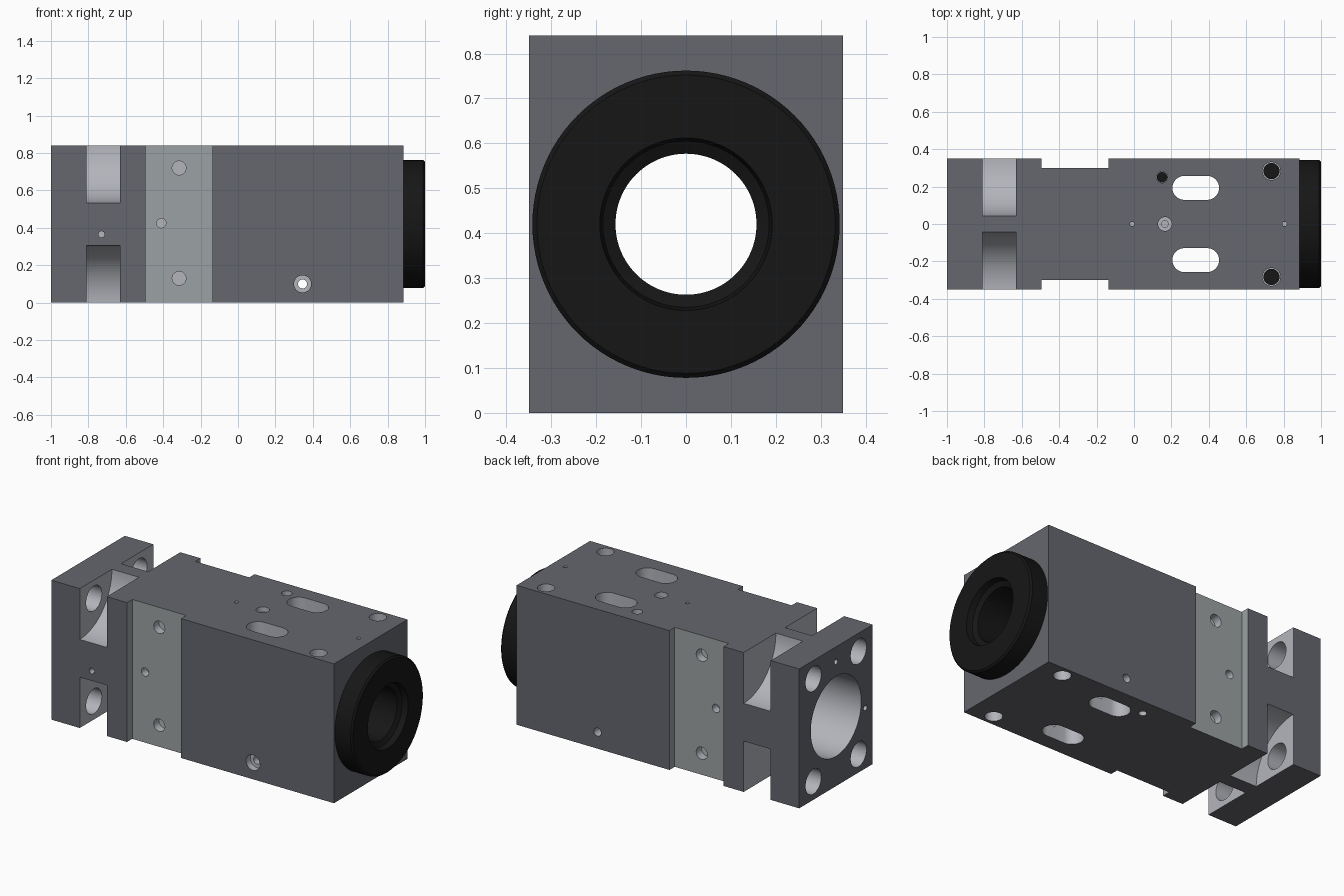
import bpy, bmesh
from math import cos, sin, pi

if "Cube" in bpy.data.objects:
    bpy.data.objects.remove(bpy.data.objects["Cube"])

ZC = 0.42  # height of the bore axis


def material(name, rgb):
    m = bpy.data.materials.new(name)
    m.diffuse_color = (*rgb, 1)
    m.use_nodes = True
    m.node_tree.nodes["Principled BSDF"].inputs["Base Color"].default_value = m.diffuse_color
    return m


DARK = material("painted_grey", (0.13, 0.135, 0.155))
LIGHT = material("machined_metal", (0.45, 0.46, 0.5))
PAD = material("pad_metal", (0.33, 0.36, 0.37))
BLACK = material("black_rubber", (0.008, 0.008, 0.008))


def add_mesh(name, bm, mat):
    bmesh.ops.recalc_face_normals(bm, faces=bm.faces)
    mesh = bpy.data.meshes.new(name)
    bm.to_mesh(mesh)
    bm.free()
    mesh.materials.append(mat)
    ob = bpy.data.objects.new(name, mesh)
    bpy.context.collection.objects.link(ob)
    return ob


def prism(name, pts, axis, a, b, mat):
    """Extrude a 2D outline from a to b along an axis."""
    place = {'x': lambda u, v, t: (t, u, v),
             'y': lambda u, v, t: (u, t, v),
             'z': lambda u, v, t: (u, v, t)}[axis]
    bm = bmesh.new()
    lo = [bm.verts.new(place(u, v, a)) for u, v in pts]
    hi = [bm.verts.new(place(u, v, b)) for u, v in pts]
    bm.faces.new(lo)
    bm.faces.new(hi)
    n = len(pts)
    for i in range(n):
        j = (i + 1) % n
        bm.faces.new((lo[i], lo[j], hi[j], hi[i]))
    return add_mesh(name, bm, mat)


def circle(u, v, r, n=40):
    return [(u + r * cos(2 * pi * i / n), v + r * sin(2 * pi * i / n)) for i in range(n)]


def rect(u0, u1, v0, v1):
    return [(u0, v0), (u1, v0), (u1, v1), (u0, v1)]


def slot(u0, u1, v, r, n=16):
    arc = [-pi / 2 + pi * i / n for i in range(n + 1)]
    return ([(u1 - r + r * cos(t), v + r * sin(t)) for t in arc] +
            [(u0 + r - r * cos(t), v - r * sin(t)) for t in arc])


# Main block
body = prism("main_block", rect(-0.35, 0.35, 0, 0.84), 'x', -1, 0.885, DARK)
cutters = []


def cut(pts, axis, a, b, mat=LIGHT):
    c = prism("cutter", pts, axis, a, b, mat)
    c.hide_render = True
    cutters.append(c)
    m = body.modifiers.new("cut", 'BOOLEAN')
    m.operation = 'DIFFERENCE'
    m.solver = 'EXACT'
    m.material_mode = 'TRANSFER'
    m.object = c


# Central bore
cut(circle(0, ZC, 0.24, 96), 'x', -1.1, 1.0)

for s in (-1, 1):
    # Side pads and their blind holes
    cut(rect(-0.495, -0.135, -0.1, 0.95), 'y', s * 0.30, s * 0.5, PAD)
    for x, z, r in ((-0.315, 0.72, 0.037), (-0.315, 0.13, 0.037), (-0.41, 0.425, 0.025)):
        cut(circle(x, z, r, 32), 'y', s * 0.25, s * 0.4)
    # Long slots through the block
    cut(slot(0.205, 0.455, s * 0.193, 0.064), 'z', -0.1, 0.95)
    for t in (-1, 1):
        # Rounded corner notches and flange bolt holes
        cut(circle(s * 0.35, ZC + t * 0.42, 0.306, 96), 'x', -0.81, -0.63)
        cut(circle(s * 0.215, ZC + t * 0.31, 0.075), 'x', -1.1, -0.75)
        # Corner screw holes, top and bottom
        cut(circle(0.735, s * 0.283, 0.048), 'z', ZC + t * 0.32, ZC + t * 0.5)
        if t > 0:
            prism("screw_plug", circle(0.735, s * 0.283, 0.043), 'z', 0.7, 0.755, BLACK)

# Offset pin hole, top and bottom
cut(circle(0.15, 0.25, 0.03), 'z', 0.74, 0.9)
cut(circle(0.15, 0.25, 0.022), 'z', -0.1, 0.1)
prism("pin_plug", circle(0.15, 0.25, 0.028), 'z', 0.7, 0.755, BLACK)

# Stepped and tiny holes on the top centre line
cut(circle(0.165, 0, 0.037), 'z', 0.81, 0.9)
cut(circle(0.165, 0, 0.018), 'z', 0.72, 0.9)
for x in (-0.01, 0.805):
    cut(circle(x, 0, 0.012, 16), 'z', 0.79, 0.9)

# Cross hole with counterbore on the front
cut(circle(0.345, 0.1, 0.046), 'y', -0.4, -0.31)
cut(circle(0.345, 0.1, 0.024), 'y', -0.45, 0.45)

# Small locating holes on the flange end and the front web
cut(circle(-0.73, 0.365, 0.017, 20), 'y', -0.4, -0.27)
for y, z in ((0, 0.75), (-0.28, 0.365)):
    cut(circle(y, z, 0.016, 20), 'x', -1.1, -0.92)

# Bake the cuts and drop the cutters
dg = bpy.context.evaluated_depsgraph_get()
baked = bpy.data.meshes.new_from_object(body.evaluated_get(dg))
body.modifiers.clear()
body.data = baked
for c in cutters:
    bpy.data.objects.remove(c)

# Black end ring with a sleeve reaching into the bore
profile = [(0.192, 1.0), (0.332, 1.0), (0.342, 0.99), (0.342, 0.885), (0.235, 0.885),
           (0.235, 0.6), (0.157, 0.6), (0.157, 0.95), (0.185, 0.965)]
bm = bmesh.new()
N = 96
rings = [[bm.verts.new((x, r * cos(2 * pi * i / N), ZC + r * sin(2 * pi * i / N)))
          for i in range(N)] for r, x in profile]
for k, ring in enumerate(rings):
    nxt = rings[(k + 1) % len(rings)]
    for i in range(N):
        j = (i + 1) % N
        bm.faces.new((ring[i], ring[j], nxt[j], nxt[i]))
add_mesh("end_ring", bm, BLACK)

# Smooth the round surfaces, keep the edges sharp
bpy.ops.object.select_all(action='DESELECT')
for ob in bpy.context.scene.objects:
    ob.select_set(True)
bpy.context.view_layer.objects.active = body
bpy.ops.object.shade_smooth_by_angle(angle=0.5)
